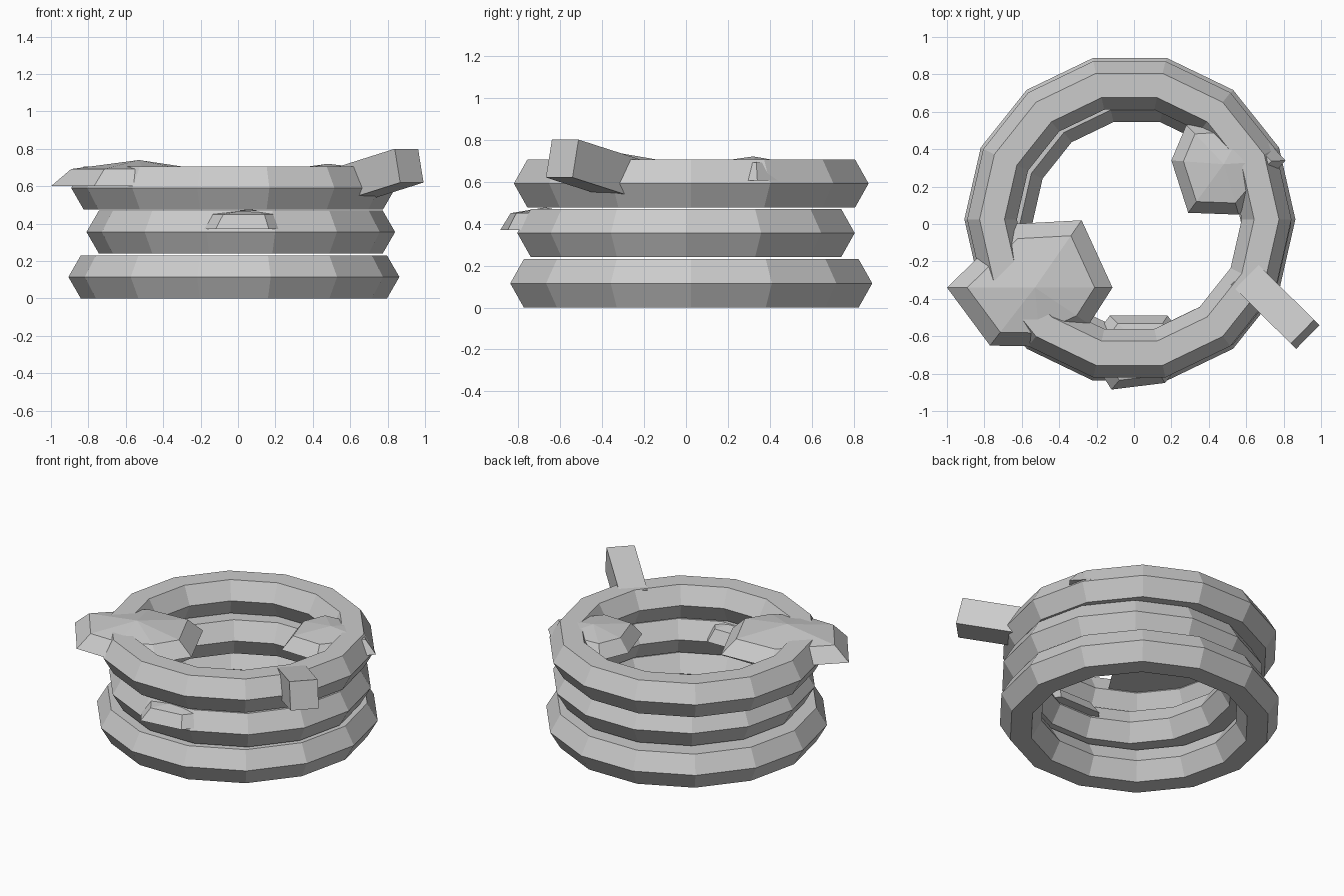
import bpy, bmesh, math
from mathutils import Matrix, Vector

if "Cube" in bpy.data.objects:
    bpy.data.objects.remove(bpy.data.objects["Cube"])

stone = bpy.data.materials.new("light grey")
stone.diffuse_color = (0.6, 0.6, 0.6, 1)
stone.use_nodes = True
stone.node_tree.nodes["Principled BSDF"].inputs["Base Color"].default_value = stone.diffuse_color


def finish(name, bm):
    bmesh.ops.recalc_face_normals(bm, faces=bm.faces)
    me = bpy.data.meshes.new(name)
    bm.to_mesh(me)
    bm.free()
    me.materials.append(stone)
    ob = bpy.data.objects.new(name, me)
    bpy.context.collection.objects.link(ob)
    return ob


def ring(name, x, y, z, major):
    bpy.ops.mesh.primitive_torus_add(location=(x, y, z), major_segments=14, minor_segments=6,
                                     major_radius=major, minor_radius=0.133)
    ob = bpy.context.object
    ob.name = name
    ob.data.materials.append(stone)


def patch(name, base, peak, z0, z1, shrink=0.77):
    """Low dome: irregular six-sided base, a smaller ring above it, and a peak."""
    bm = bmesh.new()
    px, py, pz = peak
    low = [bm.verts.new((x, y, z0)) for x, y in base]
    mid = [bm.verts.new((px + (x - px) * shrink, py + (y - py) * shrink, z1)) for x, y in base]
    top = bm.verts.new(peak)
    n = len(base)
    for i in range(n):
        j = (i + 1) % n
        bm.faces.new((low[i], low[j], mid[j], mid[i]))
        bm.faces.new((mid[i], mid[j], top))
    bm.faces.new(low[::-1])
    finish(name, bm)


# Three stacked wall rings, slightly offset
ring("lower_ring", -0.022, 0.025, 0.115, 0.752)
ring("middle_ring", 0.015, 0.0, 0.355, 0.692)
ring("upper_ring", -0.025, 0.025, 0.591, 0.734)

# Moss patches
patch("large_moss_patch",
      [(-1.0, -0.34), (-0.77, -0.65), (-0.50, -0.655), (-0.24, -0.535),
       (-0.115, -0.34), (-0.28, 0.02), (-0.65, 0.0)],
      (-0.53, -0.34, 0.74), 0.60, 0.692)
patch("small_moss_patch",
      [(0.20, 0.34), (0.29, 0.06), (0.56, 0.05), (0.81, 0.34), (0.61, 0.55), (0.28, 0.53)],
      (0.48, 0.32, 0.72), 0.605, 0.69)
patch("side_moss_patch",
      [(-0.26, -0.67), (-0.12, -0.885), (0.165, -0.85), (0.31, -0.67), (0.18, -0.49), (-0.13, -0.49)],
      (0.06, -0.67, 0.477), 0.37, 0.45)

# Spout: a box that slopes upward and outward through the upper ring
axis = Vector((0.71, -0.70, 0.225)).normalized()
side = axis.cross(Vector((0, 0, 1))).normalized()
up = side.cross(axis)
length = 0.46
centre = Vector((0.915, -0.59, 0.71)) - axis * length / 2
rot = Matrix((axis, side, up)).transposed().to_4x4()
bm = bmesh.new()
bmesh.ops.create_cube(bm, size=1, matrix=Matrix.Translation(centre) @ rot
                      @ Matrix.Diagonal((length, 0.178, 0.185, 1)))
finish("spout", bm)
